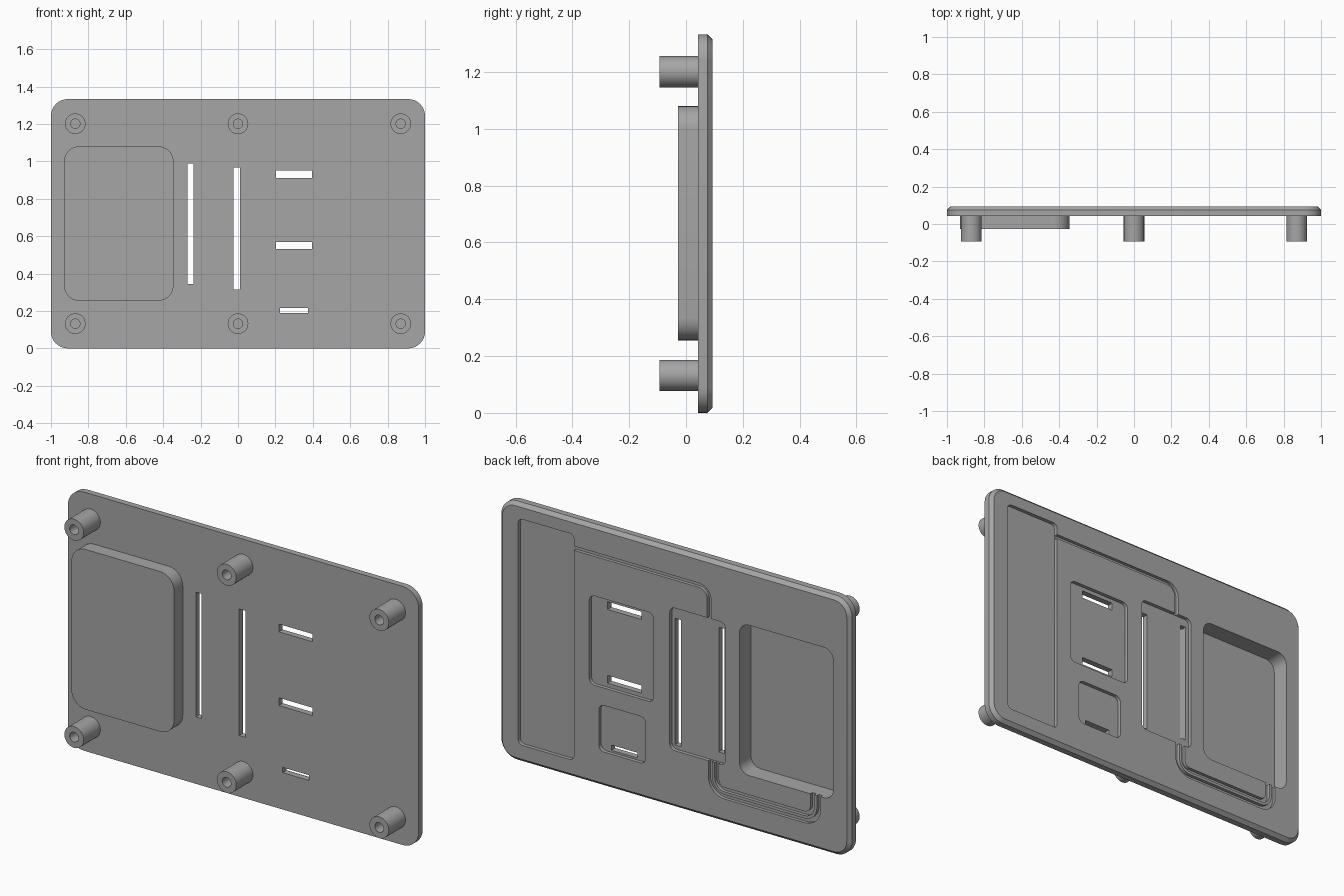
import bpy, bmesh, math
from mathutils import Vector

cube = bpy.data.objects.get("Cube")
if cube:
    bpy.data.objects.remove(cube, do_unlink=True)

grey = bpy.data.materials.new("plain_grey")
grey.use_nodes = True
colour = (0.38, 0.38, 0.38, 1)
grey.diffuse_color = colour
grey.node_tree.nodes["Principled BSDF"].inputs["Base Color"].default_value = colour

FRONT, BACK = 0.043, 0.093      # plate faces
HOUSING, TRAY_FLOOR = -0.028, 0.0
RECESS, GROOVE = 0.074, 0.076   # floors of shallow pockets and wire grooves
OUT = 0.15                      # cutter overshoot behind the plate


def fillet(points, radii, closed=True, steps=8):
    """Round the corners of an x-z path with tangent arcs."""
    result, n = [], len(points)
    for i, p in enumerate(points):
        p, r = Vector(p), radii[i]
        if r == 0 or (not closed and i in (0, n - 1)):
            result.append(p)
            continue
        a = (Vector(points[i - 1]) - p).normalized()
        b = (Vector(points[(i + 1) % n]) - p).normalized()
        centre = p + (a + b) * r
        for k in range(steps + 1):
            t = k / steps * math.pi / 2
            result.append(centre - b * r * math.cos(t) - a * r * math.sin(t))
    return result


def rounded_rect(x0, x1, z0, z1, r):
    radii = r if isinstance(r, (list, tuple)) else [r] * 4
    return fillet([(x0, z0), (x1, z0), (x1, z1), (x0, z1)], radii)


def ribbon(points, radii, width):
    """Outline of a strip that follows a rounded path."""
    path = fillet(points, radii, closed=False)
    left, right = [], []
    for i, p in enumerate(path):
        d = (path[min(i + 1, len(path) - 1)] - path[max(i - 1, 0)]).normalized()
        side = Vector((-d.y, d.x)) * width / 2
        left.append(p + side)
        right.append(p - side)
    return left + right[::-1]


def circle(x, z, r, sides=40):
    return [Vector((x + r * math.cos(2 * math.pi * i / sides),
                    z + r * math.sin(2 * math.pi * i / sides))) for i in range(sides)]


def prism(name, outline, y0, y1, chamfer=0):
    """Extrude an x-z outline from y0 to y1, optionally chamfering the back rim."""
    bm = bmesh.new()
    face = bm.faces.new([bm.verts.new((p.x, y0, p.y)) for p in outline])
    ext = bmesh.ops.extrude_face_region(bm, geom=[face], use_keep_orig=True)
    new = [v for v in ext["geom"] if isinstance(v, bmesh.types.BMVert)]
    bmesh.ops.translate(bm, verts=new, vec=(0, y1 - y0, 0))
    bmesh.ops.recalc_face_normals(bm, faces=bm.faces)
    if chamfer:
        rim = [e for e in bm.edges if all(v in new for v in e.verts)]
        bmesh.ops.bevel(bm, geom=rim, offset=chamfer, segments=1, affect="EDGES")
    mesh = bpy.data.meshes.new(name)
    bm.to_mesh(mesh)
    bm.free()
    mesh.materials.append(grey)
    obj = bpy.data.objects.new(name, mesh)
    bpy.context.collection.objects.link(obj)
    return obj


def activate(obj):
    bpy.ops.object.select_all(action="DESELECT")
    obj.select_set(True)
    bpy.context.view_layer.objects.active = obj


def cut(obj, outline, y0, y1):
    cutter = prism("cutter", outline, y0, y1)
    cutter.hide_render = True
    mod = obj.modifiers.new("cut", "BOOLEAN")
    mod.operation, mod.solver, mod.object = "DIFFERENCE", "EXACT", cutter
    activate(obj)
    bpy.ops.object.modifier_apply(modifier=mod.name)
    bpy.data.objects.remove(cutter, do_unlink=True)


def smooth(obj):
    activate(obj)
    bpy.ops.object.shade_smooth_by_angle(angle=math.radians(30))


# Back plate with a chamfered rear rim
plate = prism("back_plate", rounded_rect(-1, 1, 0, 1.333, 0.09), FRONT, BACK, 0.018)

# Deep tray: housing on the front, opening through the plate
tray = rounded_rect(-0.905, -0.37, 0.28, 1.055, 0.055)
housing = prism("tray_housing", rounded_rect(-0.93, -0.345, 0.255, 1.08, 0.08), HOUSING, FRONT)
cut(housing, tray, TRAY_FLOOR, OUT)
cut(plate, tray, TRAY_FLOOR, OUT)

# Shallow pockets in the rear face
for x0, x1, z0, z1, r in [(0.574, 0.892, 0.09, 1.255, (0.025, 0.025, 0.025, 0.025)),
                          (-0.29, 0.028, 0.295, 1.03, 0.03),
                          (0.12, 0.487, 0.51, 0.97, 0.03),
                          (0.166, 0.432, 0.18, 0.42, 0.03)]:
    cut(plate, rounded_rect(x0, x1, z0, z1, r), RECESS, OUT)

# Wire grooves joining the pockets
grooves = [([(0.62, 1.185), (-0.197, 1.185), (-0.197, 1.0)], 0.06),
           ([(-0.24, 0.32), (-0.24, 0.17), (-0.785, 0.17), (-0.785, 0.31)], 0.045),
           ([(-0.203, 0.32), (-0.203, 0.133), (-0.822, 0.133), (-0.822, 0.31)], 0.082)]
for points, r in grooves:
    cut(plate, ribbon(points, [r] * len(points), 0.022), GROOVE, OUT)

# Slots through the plate
for x0, x1, z0, z1 in [(-0.27, -0.239, 0.345, 0.988), (-0.023, 0.012, 0.315, 0.967),
                       (0.203, 0.396, 0.91, 0.95), (0.203, 0.396, 0.53, 0.57),
                       (0.225, 0.374, 0.19, 0.217)]:
    cut(plate, rounded_rect(x0, x1, z0, z1, 0), -OUT, OUT)

# Hollow mounting posts
for row, z in (("lower", 0.132), ("upper", 1.201)):
    for side, x in (("right", -0.87), ("middle", 0), ("left", 0.87)):
        post = prism(f"{row}_{side}_post", circle(x, z, 0.055), -BACK, FRONT)
        cut(post, circle(x, z, 0.025), -OUT, FRONT - 0.01)
        smooth(post)

smooth(plate)
smooth(housing)
